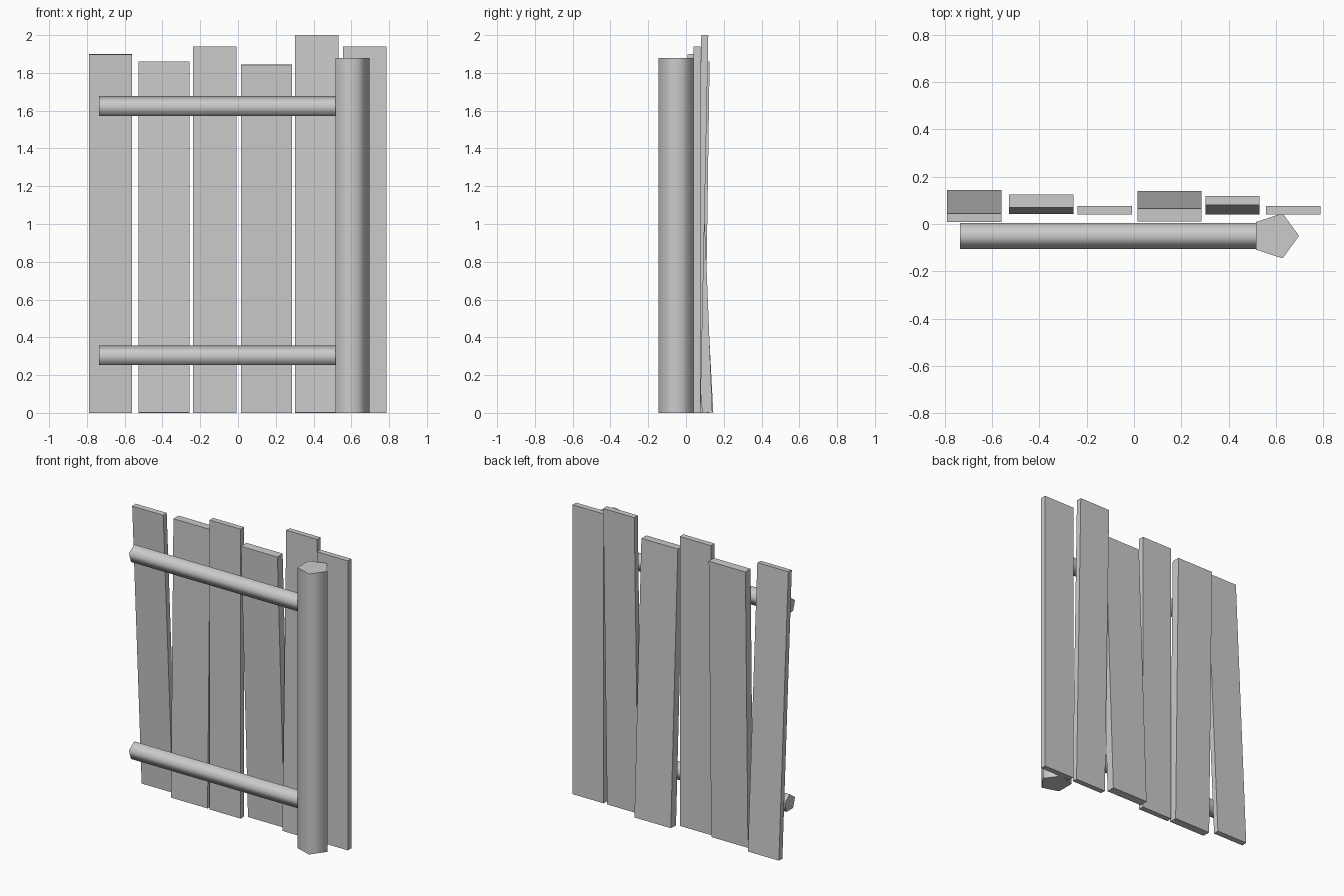
import bpy, bmesh
from math import atan, cos, sin, radians, tau
from mathutils import Vector

if "Cube" in bpy.data.objects:
    bpy.data.objects.remove(bpy.data.objects["Cube"])


def pole(name, start, end, radius, u, v):
    """Five-sided pole from start to end, first corner pointing along u."""
    bm = bmesh.new()
    start, end, u, v = map(Vector, (start, end, u, v))
    ring = [start + radius * (u * cos(tau * i / 5) + v * sin(tau * i / 5)) for i in range(5)]
    base = bm.faces.new([bm.verts.new(p) for p in ring])
    ext = bmesh.ops.extrude_face_region(bm, geom=[base], use_keep_orig=True)
    top = [g for g in ext["geom"] if isinstance(g, bmesh.types.BMVert)]
    bmesh.ops.translate(bm, verts=top, vec=end - start)
    bmesh.ops.recalc_face_normals(bm, faces=bm.faces)
    mesh = bpy.data.meshes.new(name)
    bm.to_mesh(mesh)
    bm.free()
    obj = bpy.data.objects.new(name, mesh)
    bpy.context.collection.objects.link(obj)
    # round the sides, keep the end caps crisp
    bpy.ops.object.select_all(action='DESELECT')
    obj.select_set(True)
    bpy.context.view_layer.objects.active = obj
    bpy.ops.object.shade_smooth_by_angle(angle=radians(80))


def plank(name, x, width, height, y, thick, lean):
    """Upright board; positive lean tips its top towards the front."""
    a = atan(lean / height)
    length = (height - thick * abs(sin(a))) / cos(a)
    bpy.ops.mesh.primitive_cube_add(size=1, location=(x, y, height / 2), rotation=(a, 0, 0))
    obj = bpy.context.object
    obj.name = name
    obj.scale = (width, thick, length)


# Boards: x centre, width, height, y centre, thickness, lean
boards = [
    (-0.675, 0.23, 1.90, 0.076, 0.037, 0.100),
    (-0.392, 0.272, 1.86, 0.084, 0.055, -0.027),
    (-0.123, 0.23, 1.94, 0.058, 0.037, 0.0),
    (0.150, 0.270, 1.845, 0.075, 0.055, 0.074),
    (0.416, 0.23, 2.00, 0.079, 0.037, -0.041),
    (0.672, 0.23, 1.94, 0.058, 0.037, 0.0),
]
for i, b in enumerate(boards):
    plank(f"plank_{i + 1}", *b)

# Upright post
pole("post", (0.597, -0.05, 0), (0.597, -0.05, 1.88), 0.1, (1, 0, 0), (0, 1, 0))

# Cross rails running into the post
for name, z in (("lower_rail", 0.30), ("upper_rail", 1.62)):
    pole(name, (-0.735, -0.05, z), (0.6, -0.05, z), 0.058, (0, 0, 1), (0, 1, 0))
